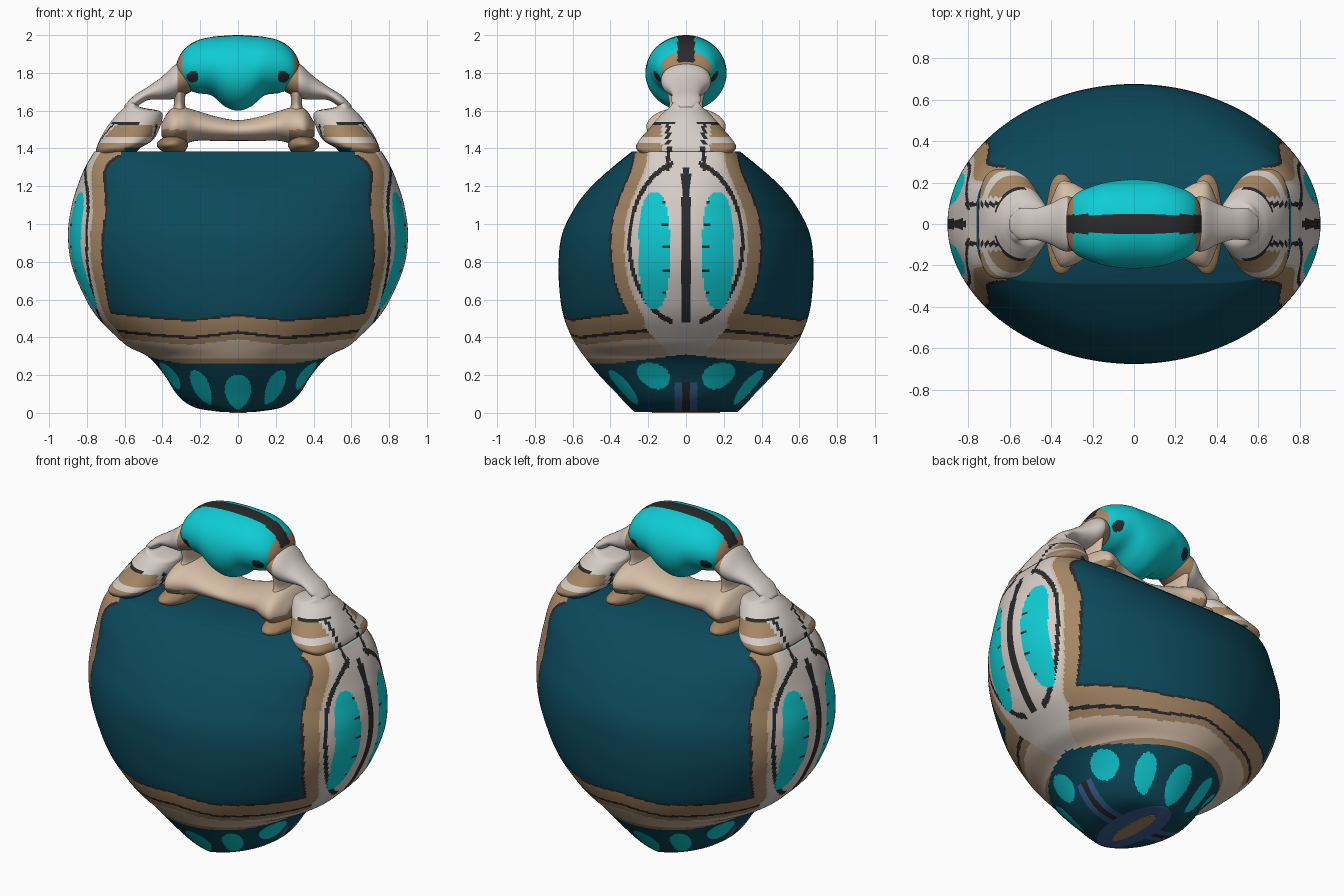
import bpy, bmesh
from math import sin, cos, pi, atan2, copysign

if "Cube" in bpy.data.objects:
    bpy.data.objects.remove(bpy.data.objects["Cube"], do_unlink=True)


def srgb(*rgb):
    return [((c / 255 + 0.055) / 1.055) ** 2.4 for c in rgb] + [1.0]


PALETTE = {
    "deep_teal": srgb(12, 73, 91),
    "bright_teal": srgb(14, 205, 212),
    "tan": srgb(166, 135, 101),
    "beige": srgb(214, 190, 167),
    "pale_stone": srgb(214, 205, 198),
    "charcoal": srgb(42, 42, 43),
    "slate_blue": srgb(60, 98, 150),
}
NAMES = list(PALETTE)
MATERIALS = []
for label, colour in PALETTE.items():
    mat = bpy.data.materials.new(label)
    mat.use_nodes = True
    mat.diffuse_color = colour
    bsdf = mat.node_tree.nodes["Principled BSDF"]
    bsdf.inputs["Base Color"].default_value = colour
    bsdf.inputs["Roughness"].default_value = 0.6
    MATERIALS.append(mat)


def sample(table, t):
    """Smooth interpolation of table rows (position, values...)."""
    last = len(table) - 1
    i = 0
    while i < last - 1 and t > table[i + 1][0]:
        i += 1
    p, q = table[i], table[i + 1]
    before, after = table[max(i - 1, 0)], table[min(i + 2, last)]
    span = q[0] - p[0]
    f = min(max((t - p[0]) / span, 0), 1)
    row = []
    for k in range(1, len(p)):
        m0 = (q[k] - before[k]) / (q[0] - before[0]) * span
        m1 = (after[k] - p[k]) / (after[0] - p[0]) * span
        step = f * f * (3 - 2 * f)
        row.append(p[k] + (q[k] - p[k]) * step
                   + m0 * f * (1 - f) ** 2 - m1 * f * f * (1 - f))
    return row


def loft(name, table, rule, axis="z", side=1, rings=40, segments=64):
    """Rows: position along axis, centre, half size, half depth, roundness."""
    bm = bmesh.new()
    loops = []
    for r in range(rings + 1):
        t = table[0][0] + (table[-1][0] - table[0][0]) * r / rings
        centre, half, depth, power = sample(table, t)
        loop = []
        for s in range(segments):
            a = 2 * pi * (s + 0.5) / segments
            u = centre + half * copysign(abs(sin(a)) ** (2 / power), sin(a))
            y = -depth * copysign(abs(cos(a)) ** (2 / power), cos(a))
            x, z = (u, t) if axis == "z" else (t, u)
            loop.append(bm.verts.new((side * x, y, z)))
        loops.append(loop)
    for low, high in zip(loops, loops[1:]):
        for s in range(segments):
            n = (s + 1) % segments
            bm.faces.new((low[s], low[n], high[n], high[s]))
    bm.faces.new(loops[0])
    bm.faces.new(loops[-1])
    bmesh.ops.recalc_face_normals(bm, faces=bm.faces)
    for face in bm.faces:
        c = face.calc_center_median()
        face.material_index = NAMES.index(rule(abs(c.x), abs(c.y), c.z))
    mesh = bpy.data.meshes.new(name)
    bm.to_mesh(mesh)
    bm.free()
    for mat in MATERIALS:
        mesh.materials.append(mat)
    obj = bpy.data.objects.new(name, mesh)
    bpy.context.collection.objects.link(obj)
    bpy.ops.object.select_all(action="DESELECT")
    obj.select_set(True)
    bpy.context.view_layer.objects.active = obj
    bpy.ops.object.shade_smooth_by_angle(angle=pi / 3)


# Body: height, centre, half width, half depth, roundness
BODY = [
    (.004, 0, .08, .27, 2), (.02, 0, .20, .29, 2), (.05, 0, .27, .32, 2),
    (.1, 0, .325, .365, 2), (.2, 0, .39, .46, 2), (.3, 0, .48, .54, 2),
    (.35, 0, .58, .575, 2), (.4, 0, .64, .605, 2), (.5, 0, .74, .645, 2),
    (.6, 0, .805, .665, 2), (.78, 0, .88, .675, 2), (.95, 0, .9, .655, 2),
    (1.1, 0, .88, .58, 2.1), (1.2, 0, .85, .5, 2.4), (1.3, 0, .81, .39, 3.2),
    (1.385, 0, .76, .285, 4.5),
]
# Edge of the side panels: height, depth
PANEL = [(.5, .3), (.6, .35), (.7, .385), (.85, .405), (1, .4),
         (1.1, .375), (1.2, .335), (1.3, .295), (1.385, .28)]
# Petals on the foot: angle from the front, height, half width, half height
PETALS = [(0, .11, .21, .092), (.6, .135, .16, .09), (1.18, .195, .2, .07)]


def foot_colour(x, y, z):
    if z < .16 and y < .06 or z < .008:
        return "charcoal" if y < .02 and z > .008 else "slate_blue"
    _, half, depth, _ = sample(BODY, z)
    angle = atan2(x / half, y / depth)
    for centre, height, wide, tall in PETALS:
        if ((angle - centre) / wide) ** 2 + ((z - height) / tall) ** 2 < 1:
            return "bright_teal"
    return "deep_teal"


def side_colour(y, z):
    # Paired lobes with ticks, a dark oval around them and the central seam
    if (abs(y - .168) / .083) ** 2.5 + (abs(z - .86) / .31) ** 2.5 < 1:
        tick = y < .125 and (z - .63) % .12 < .013
        return "charcoal" if tick else "bright_teal"
    if abs(((y / .3) ** 2 + ((z - .9) / .43) ** 2) ** .5 - 1) < .033 and y > .07:
        return "charcoal"
    if y < .022 and .48 < z < 1.3:
        return "charcoal"
    if z > 1.28 and .085 < y < .105:
        return "charcoal"
    return "pale_stone"


def body_colour(x, y, z):
    if z < .26 + .05 * max(0, 1 - y / .4):
        return foot_colour(x, y, z)
    # Nested bands around the large front and back panels
    across = sample(PANEL, z)[0] - y
    if z > 1.2 and x < .62:
        across = -1
    peak = .035 * max(0, 1 - x / .25)
    below = .49 + .05 * (x / .7) ** 2 + peak - z
    d = max(across, below)
    if d < 0:
        return "deep_teal"
    if d < .012:
        return "charcoal"
    if d < .078:
        return "tan"
    if below > across:
        if z < .285:
            return "tan"
        if .09 < d < .105:
            return "charcoal"
        return "tan" if d < .135 else "beige"
    return "beige" if d < .09 else side_colour(y, z)


loft("body", BODY, body_colour, rings=210, segments=420)


def plain(label):
    return lambda x, y, z: label


# Small oval plate under the foot
loft("foot_plate", [(0, 0, .045, .18, 2), (.006, 0, .045, .18, 2)],
     plain("tan"), rings=1)


# Shoulders and the arms that carry the knob
def shoulder_colour(x, y, z):
    if z < 1.405 and x < .6 and y > .1:
        return "deep_teal"
    if y < .13 and z < 1.53:
        return "charcoal" if .085 < y < .105 else "pale_stone"
    if z < 1.43 or 1.46 < z < 1.525:
        return "tan"
    if 1.525 < z < 1.54 and x > .52 and y > .05:
        return "charcoal"
    return "pale_stone"


SHOULDER = [
    (1.36, .65, .1, .22, 3), (1.4, .635, .115, .265, 3),
    (1.44, .595, .14, .25, 2.4), (1.5, .56, .142, .2, 2),
    (1.57, .525, .125, .14, 2), (1.6, .52, .1, .11, 2),
    (1.62, .56, .04, .085, 2), (1.66, .54, .025, .06, 2),
]
ARM = [
    (.25, 1.77, .07, .11, 2), (.3, 1.765, .09, .13, 2), (.34, 1.75, .088, .13, 2),
    (.4, 1.72, .062, .1, 2), (.48, 1.69, .035, .075, 2),
    (.55, 1.647, .033, .075, 2), (.6, 1.62, .01, .03, 2),
]
BRIDGE = [(.265, 1.42, .01, .05, 2), (.285, 1.42, .04, .17, 2),
          (.34, 1.425, .055, .24, 2), (.4, 1.42, .035, .2, 2),
          (.43, 1.42, .01, .05, 2)]
NECK = [(1.55, .315, .07, .14, 2), (1.62, .31, .032, .09, 2),
        (1.7, .31, .032, .1, 2)]


def arm_colour(x, y, z):
    return "tan" if x < .32 else "pale_stone"


for side, word in ((1, "left"), (-1, "right")):
    loft(word + "_shoulder", SHOULDER, shoulder_colour, side=side, rings=60)
    loft(word + "_arm", ARM, arm_colour, axis="x", side=side)
    loft(word + "_bridge", BRIDGE, plain("tan"), axis="x", side=side)
    loft(word + "_neck", NECK, plain("beige"), side=side, rings=16)

# Cross bar: the outer rows mirror the inner ones
HALF_BAR = [(0, 1.495, .055, .13, 2), (.12, 1.505, .065, .14, 2),
            (.22, 1.52, .08, .16, 2), (.3, 1.52, .1, .2, 2),
            (.36, 1.51, .095, .2, 2), (.405, 1.5, .035, .1, 2)]
# Knob with a drooping underside
HALF_KNOB = [(0, 1.8, .2, .215, 2), (.07, 1.81, .187, .211, 2),
             (.14, 1.835, .155, .2, 2), (.22, 1.832, .138, .175, 2),
             (.28, 1.825, .105, .145, 2), (.315, 1.82, .06, .1, 2),
             (.33, 1.82, .015, .03, 2)]


def mirrored(rows):
    return [(-r[0],) + r[1:] for r in rows[:0:-1]] + rows


def knob_colour(x, y, z):
    if y < .045 and z > 1.85:
        return "charcoal"
    if x > .295:
        return "tan"
    if ((x - .24) / .03) ** 2 + ((z - 1.78) / .03) ** 2 < 1:
        return "charcoal"
    return "bright_teal"


def bar_colour(x, y, z):
    return "tan" if x > .27 and z < 1.5 else "beige"


loft("cross_bar", mirrored(HALF_BAR), bar_colour, axis="x", rings=60)
loft("knob", mirrored(HALF_KNOB), knob_colour, axis="x", rings=90, segments=96)
